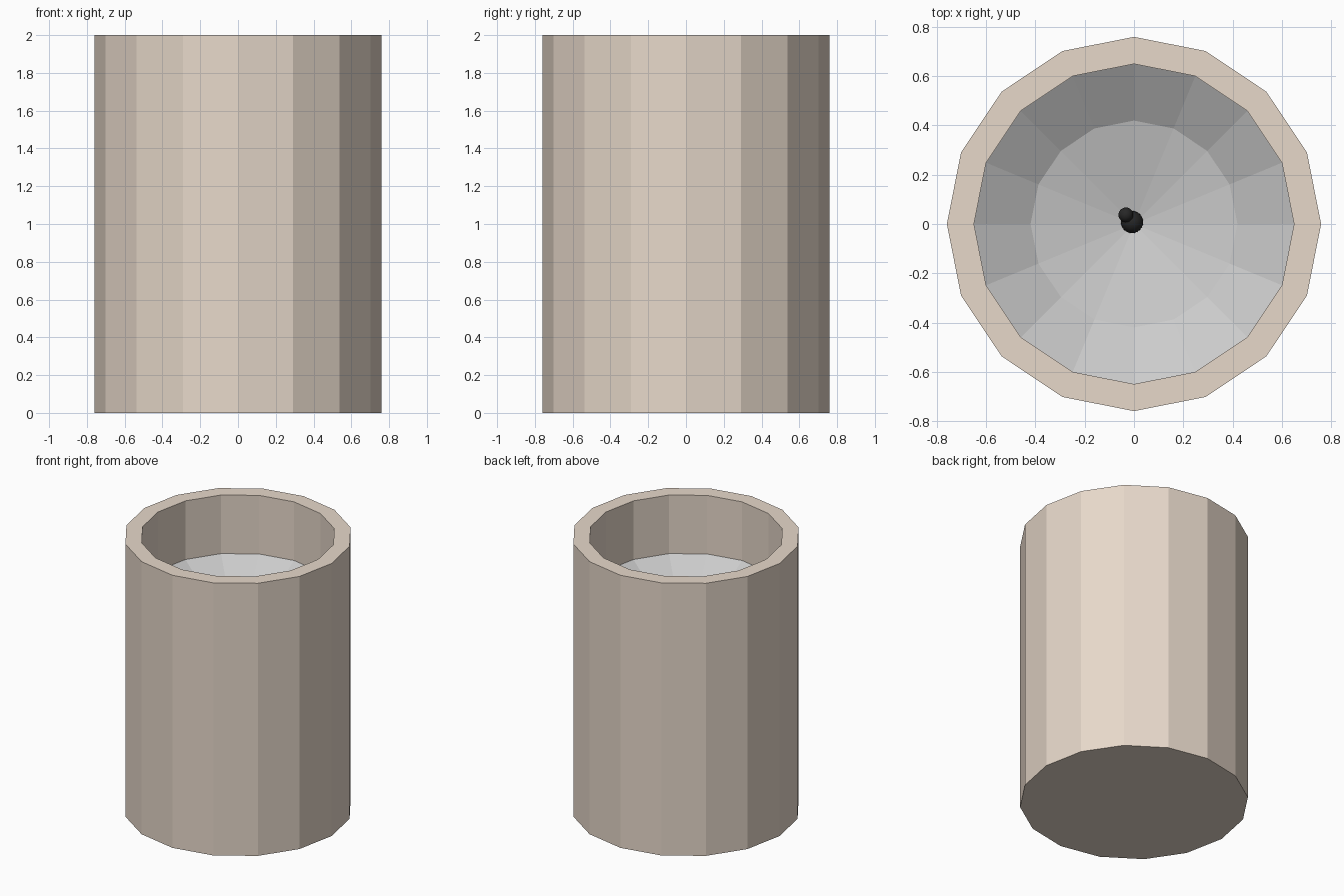
import bpy, bmesh, math
from mathutils import Vector

if "Cube" in bpy.data.objects:
    bpy.data.objects.remove(bpy.data.objects["Cube"])

SIDES = 16


def material(name, rgb):
    m = bpy.data.materials.new(name)
    m.diffuse_color = (*rgb, 1)
    m.use_nodes = True
    m.node_tree.nodes["Principled BSDF"].inputs["Base Color"].default_value = m.diffuse_color
    return m


def lathe(name, profile, mat=None):
    """Revolve (radius, z) points into a flat-faced 16-sided part."""
    bm = bmesh.new()
    rings = []
    for r, z in profile:
        if r == 0:
            rings.append([bm.verts.new((0, 0, z))] * SIDES)
        else:
            rings.append([bm.verts.new((r * math.cos(a), r * math.sin(a), z))
                          for a in (2 * math.pi * i / SIDES for i in range(SIDES))])
    for lo, hi in zip(rings, rings[1:]):
        for i in range(SIDES):
            j = (i + 1) % SIDES
            bm.faces.new(dict.fromkeys((lo[i], lo[j], hi[j], hi[i])))
    mesh = bpy.data.meshes.new(name)
    bm.to_mesh(mesh)
    bm.free()
    obj = bpy.data.objects.new(name, mesh)
    bpy.context.collection.objects.link(obj)
    if mat:
        mesh.materials.append(mat)
    return obj


def ball(name, radius, loc, mat):
    bpy.ops.mesh.primitive_uv_sphere_add(segments=24, ring_count=12,
                                         radius=radius, location=loc)
    obj = bpy.context.object
    obj.name = name
    obj.data.materials.append(mat)
    bpy.ops.object.shade_smooth()
    return obj


stone = material("stone", (0.80, 0.69, 0.59))
dark = material("dark_metal", (0.02, 0.02, 0.02))

# Pedestal: closed base, outer wall, flat rim, inner wall
lathe("pedestal", [(0, 0), (0.76, 0), (0.76, 2), (0.65, 2), (0.65, 1.57)], stone)

# Basin: two-slope funnel; steep outer band, shallow centre (faces upward)
lathe("basin", [(0, 1.33), (0.42, 1.43), (0.65, 1.57)]).data.flip_normals()

# Spout: rounded base with a small tilted nozzle
base = Vector((-0.008, 0.008, 1.36))
tip = Vector((-0.033, 0.037, 1.40))
ball("spout_base", 0.045, base, dark)
ball("spout_tip", 0.03, tip, dark)
